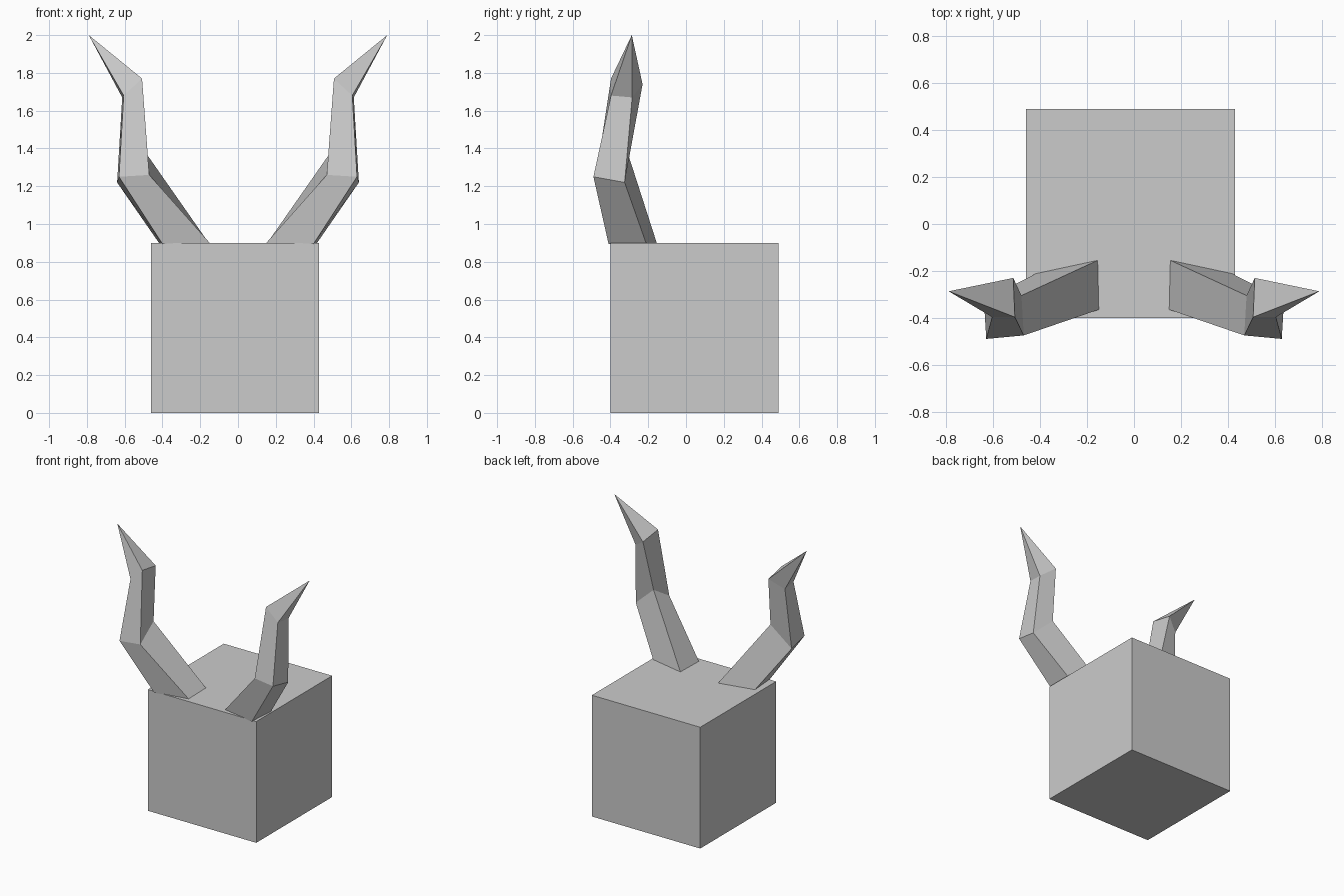
import bpy

if "Cube" in bpy.data.objects:
    bpy.data.objects.remove(bpy.data.objects["Cube"])

# Block body
bpy.ops.mesh.primitive_cube_add(size=1, location=(-0.015, 0.045, 0.45))
block = bpy.context.object
block.name = "block"
block.scale = (0.89, 0.89, 0.90)

# Horn: four-sided rings (front inner, front outer, back outer, back inner) closing to a point
rings = [
    [(0.15, -0.365, 0.90), (0.40, -0.41, 0.895), (0.415, -0.21, 0.895), (0.155, -0.155, 0.90)],
    [(0.47, -0.475, 1.26), (0.63, -0.49, 1.25), (0.64, -0.325, 1.22), (0.48, -0.305, 1.365)],
    [(0.508, -0.397, 1.77), (0.605, -0.397, 1.68), (0.613, -0.285, 1.67), (0.515, -0.23, 1.74)],
]
tip = (0.79, -0.287, 2.0)

verts = [p for ring in rings for p in ring] + [tip]
faces = [(3, 2, 1, 0)]
for r in range(len(rings) - 1):
    for i in range(4):
        a, b = 4 * r + i, 4 * r + (i + 1) % 4
        faces.append((a, b, b + 4, a + 4))
last = 4 * (len(rings) - 1)
for i in range(4):
    faces.append((last + i, last + (i + 1) % 4, len(verts) - 1))

mesh = bpy.data.meshes.new("horns")
mesh.from_pydata(verts, [], faces)
horns = bpy.data.objects.new("horns", mesh)
bpy.context.collection.objects.link(horns)

# Matching horn on the other side
mirror = horns.modifiers.new("mirror", 'MIRROR')
mirror.use_axis = (True, False, False)
mirror.use_mirror_merge = False
